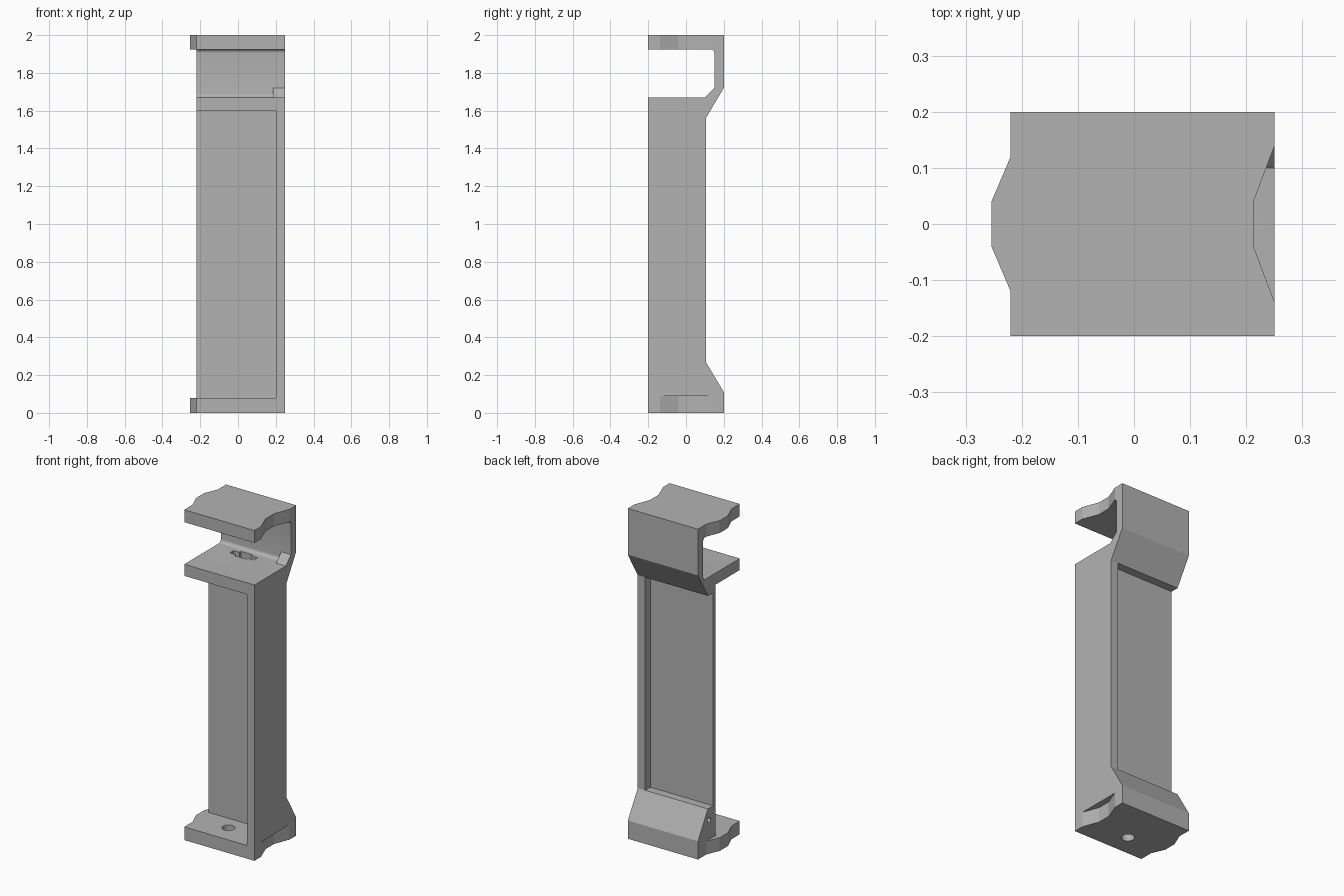
import bpy, bmesh, math
from mathutils import Vector

if "Cube" in bpy.data.objects:
    bpy.data.objects.remove(bpy.data.objects["Cube"], do_unlink=True)

grey = bpy.data.materials.new("plain grey")
grey.use_nodes = True
grey.diffuse_color = (0.45, 0.45, 0.45, 1)
grey.node_tree.nodes["Principled BSDF"].inputs["Base Color"].default_value = (0.45, 0.45, 0.45, 1)


def prism(name, outline, axis, lo, hi):
    """Extrude a 2D outline along x (outline is y, z) or z (outline is x, y)."""
    bm = bmesh.new()
    place = (lambda a, b: (lo, a, b)) if axis == "x" else (lambda a, b: (a, b, lo))
    face = bm.faces.new([bm.verts.new(place(a, b)) for a, b in outline])
    grown = bmesh.ops.extrude_face_region(bm, geom=[face])["geom"]
    shift = Vector((hi - lo, 0, 0) if axis == "x" else (0, 0, hi - lo))
    bmesh.ops.translate(bm, vec=shift, verts=[v for v in grown if isinstance(v, bmesh.types.BMVert)])
    bmesh.ops.recalc_face_normals(bm, faces=bm.faces)
    mesh = bpy.data.meshes.new(name)
    bm.to_mesh(mesh)
    bm.free()
    mesh.materials.append(grey)
    obj = bpy.data.objects.new(name, mesh)
    bpy.context.collection.objects.link(obj)
    return obj


def rect(x0, x1, y0, y1):
    return [(x0, y0), (x1, y0), (x1, y1), (x0, y1)]


def arc(cx, cy, r, start, end, steps):
    angles = [math.radians(start + (end - start) * i / steps) for i in range(steps + 1)]
    return [(cx + r * math.cos(a), cy + r * math.sin(a)) for a in angles]


def cut(target, cutter):
    cutter.hide_render = True
    mod = target.modifiers.new("cut", "BOOLEAN")
    mod.operation, mod.solver, mod.object = "DIFFERENCE", "EXACT", cutter
    bpy.context.view_layer.objects.active = target
    bpy.ops.object.modifier_apply(modifier=mod.name)
    bpy.data.objects.remove(cutter, do_unlink=True)


LEFT, RIGHT, WALL = -0.22, 0.25, 0.2

# Side profile: foot, slim column, and hooked top with rounded inner corners
profile = [(-0.2, 0), (0.2, 0), (0.2, 0.11), (0.105, 0.27), (0.105, 1.56),
           (0.2, 1.72), (0.2, 2), (-0.2, 2), (-0.2, 1.925)]
profile += arc(0.13, 1.905, 0.02, 90, 0, 6)
profile += arc(0.13, 1.69, 0.02, 0, -90, 6)
profile += [(-0.2, 1.67)]
frame = prism("frame", profile, "x", LEFT, RIGHT)

# Front and back pockets leave a side wall and a thin panel
cut(frame, prism("front_pocket", rect(-0.3, 0.03, 0.08, 1.6), "x", LEFT - 0.1, WALL))
cut(frame, prism("back_pocket", rect(0.055, 0.3, 0.27, 1.56), "x", LEFT - 0.1, WALL))

# Tapered notches in the right side of the foot and the top plate
notch = [(0.213, -0.04), (RIGHT, -0.138), (0.3, -0.138), (0.3, 0.138), (RIGHT, 0.138), (0.213, 0.04)]
for lo, hi in ((-0.1, 0.09), (1.9, 2.1)):
    cut(frame, prism("notch", notch, "z", lo, hi))

# Round floor hole, stepped slot in the shelf, and small cable hole
cut(frame, prism("floor_hole", arc(-0.015, -0.07, 0.036, 0, 345, 23), "z", -0.1, 0.15))
cut(frame, prism("slot", rect(-0.1, 0.06, 0.065, 0.1), "z", 1.61, 1.75))
cut(frame, prism("slot_middle", rect(-0.06, 0.02, 0.05, 0.115), "z", 1.62, 1.75))
cut(frame, prism("cable_hole", arc(0.095, 0.2, 0.015, 0, 330, 11), "x", LEFT - 0.1, LEFT + 0.1))

# Matching tapered tabs on the other side
tab = [(LEFT, -0.12), (LEFT, 0.12), (-0.254, 0.04), (-0.254, -0.04)]
prism("lower_tab", tab, "z", 0, 0.08)
prism("upper_tab", tab, "z", 1.925, 2)

# Small corner brace on the shelf
prism("corner_brace", [(0.1, 1.67), (0.15, 1.67), (0.15, 1.72)], "x", 0.185, RIGHT)

# Keep flat faces crisp and soften only the fillets and holes
bpy.ops.object.select_all(action="DESELECT")
frame.select_set(True)
bpy.context.view_layer.objects.active = frame
bpy.ops.object.shade_smooth_by_angle(angle=math.radians(18))
